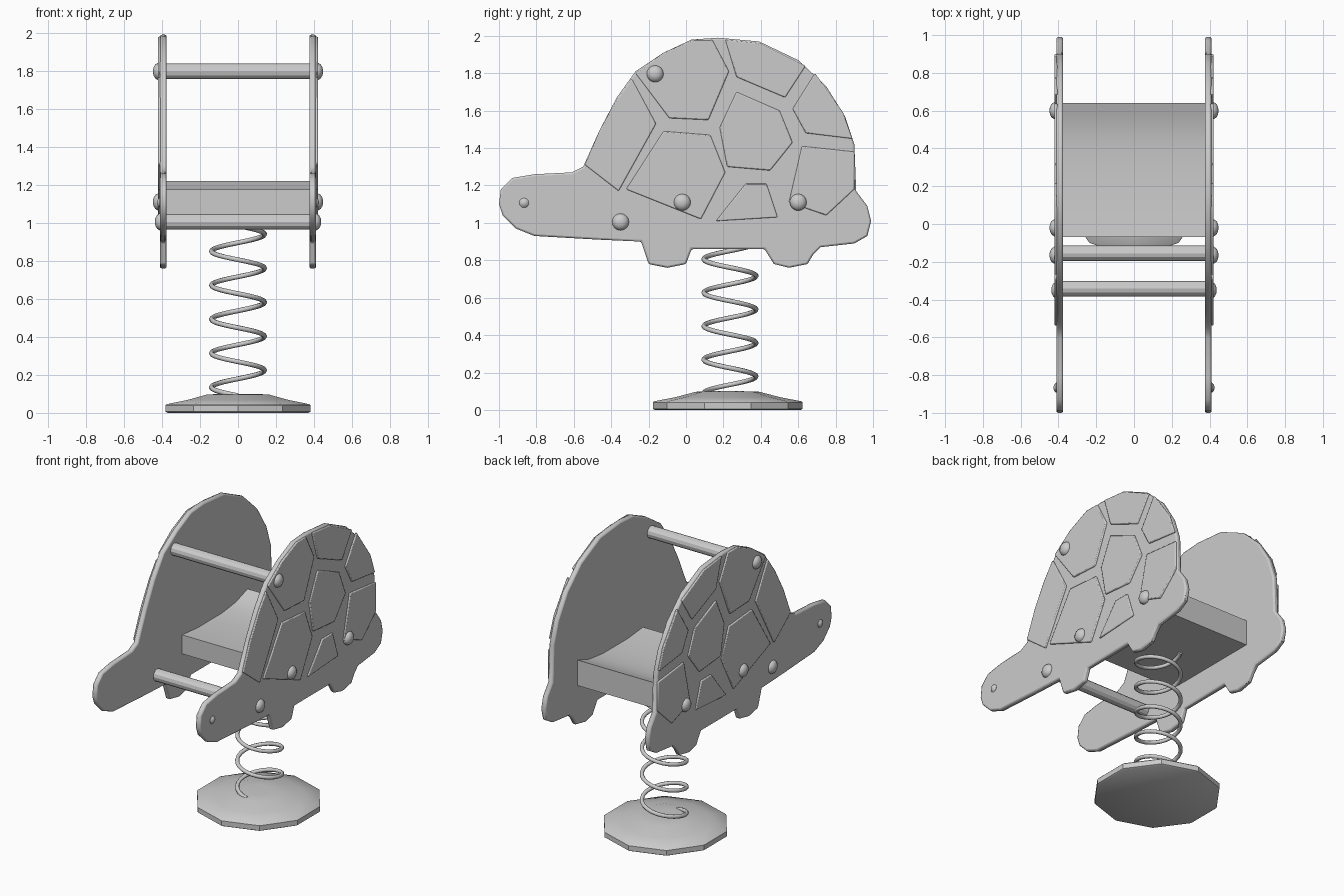
import bpy, bmesh, math
from mathutils import Matrix, Vector

cube = bpy.data.objects.get("Cube")
if cube:
    bpy.data.objects.remove(cube, do_unlink=True)

grey = bpy.data.materials.new("plain grey")
grey.use_nodes = True
grey.diffuse_color = (0.6, 0.6, 0.6, 1)
grey.node_tree.nodes["Principled BSDF"].inputs["Base Color"].default_value = (0.6, 0.6, 0.6, 1)


def finish(name, bm, angle=40, bevel=0, segments=2, mirror=False):
    """Turn a bmesh into a shaded object with optional bevel and mirror."""
    bmesh.ops.recalc_face_normals(bm, faces=bm.faces)
    mesh = bpy.data.meshes.new(name)
    bm.to_mesh(mesh)
    bm.free()
    obj = bpy.data.objects.new(name, mesh)
    bpy.context.collection.objects.link(obj)
    mesh.materials.append(grey)
    bpy.ops.object.select_all(action="DESELECT")
    obj.select_set(True)
    bpy.context.view_layer.objects.active = obj
    if angle:
        bpy.ops.object.shade_smooth_by_angle(angle=math.radians(angle))
    if bevel:
        mod = obj.modifiers.new("rounded edge", "BEVEL")
        mod.width = bevel
        mod.segments = segments
        mod.limit_method = "ANGLE"
        mod.angle_limit = math.radians(50)
    if mirror:
        obj.modifiers.new("other side", "MIRROR")
    return obj


def slab(name, outline, x0, x1, **options):
    """Extrude a (y, z) outline between two x positions."""
    bm = bmesh.new()
    face = bm.faces.new([bm.verts.new((x0, y, z)) for y, z in outline])
    moved = bmesh.ops.extrude_face_region(bm, geom=[face])["geom"]
    bmesh.ops.translate(bm, vec=(x1 - x0, 0, 0),
                        verts=[v for v in moved if isinstance(v, bmesh.types.BMVert)])
    return finish(name, bm, **options)


def lathe(name, profile, sides, matrix, **options):
    """Revolve a (radius, height) profile about z, then place it."""
    bm = bmesh.new()
    rings = []
    for r, h in profile:
        ring = []
        for i in range(sides):
            a = math.tau * i / sides + math.pi / 2
            ring.append(bm.verts.new((r * math.cos(a), r * math.sin(a), h)))
        rings.append(ring)
    for low, high in zip(rings, rings[1:]):
        for i in range(sides):
            j = (i + 1) % sides
            bm.faces.new((low[i], low[j], high[j], high[i]))
    bm.faces.new(rings[0])
    bm.faces.new(rings[-1])
    bm.transform(matrix)
    return finish(name, bm, **options)


def along_x(x, y, z):
    return Matrix.Translation((x, y, z)) @ Matrix.Rotation(math.pi / 2, 4, "Y")


def points(text):
    """Read y,z pairs given in hundredths."""
    return [tuple(int(n) / 100 for n in pair.split(",")) for pair in text.split()]


# Turtle-shaped side plates: head, shell, tail, feet, belly
head_top = points("-100,110 -99,118 -93,124 -81,126 -61,127 -55,130")
shell = points("-46,150 -37,167 -27,181 -12,191 3,198 17,199 39,197 "
               "60,187 75,173 85,157 90,142 91,117")
tail = points("97,109 99,101 97,93 90,89 72,87")
feet = points("68,83 65,78 55,76 47,78 42,86 3,86 0,78 -10,76 -20,78 -24,90")
chin = points("-46,91 -81,93 -91,97 -98,104")
slab("side_plate", head_top + shell + tail + feet + chin, 0.375, 0.411,
     bevel=0.01, mirror=True)

# Raised shell scutes
scutes = {
    "neck_scute": "-29,177 -16,153 -36,117 -54,131 -46,150 -37,166",
    "top_front_scute": "-27,180 -12,191 4,198 14,198 23,181 12,155 -9,156",
    "top_back_scute": "21,198 40,196 64,184 53,167 27,178",
    "rear_scute": "69,180 84,159 89,145 64,148 57,161",
    "middle_scute": "27,170 50,160 57,143 45,128 22,130 18,151",
    "front_scute": "-12,149 13,147 21,127 8,102 -32,118",
    "low_scute": "32,121 43,121 49,103 16,101",
    "low_back_scute": "62,141 90,138 90,118 75,104 55,111",
}
for name, text in scutes.items():
    slab(name, points(text), 0.405, 0.421, bevel=0.006, mirror=True)

# Domed bolt caps on both plates
dome = [(0.045, 0), (0.045, 0.012), (0.036, 0.026), (0.02, 0.035), (0.006, 0.037)]
bolts = {"handle_bolt": (0.41, -0.165, 1.797), "seat_front_bolt": (0.41, -0.02, 1.11),
         "seat_back_bolt": (0.41, 0.6, 1.11), "footrest_bolt": (0.4, -0.35, 1.005)}
for name, place in bolts.items():
    lathe(name, dome, 16, along_x(*place), mirror=True)

# Eyes
lathe("eye", [(0.026, 0), (0.026, 0.008), (0.016, 0.018), (0.005, 0.021)], 12,
      along_x(0.405, -0.866, 1.107), mirror=True)

# Handle and footrest bars
for name, y, z in (("handle_bar", -0.155, 1.797), ("footrest_bar", -0.342, 1.005)):
    lathe(name, [(0.041, -0.38), (0.041, 0.38)], 12, along_x(0, y, z), angle=20)

# Seat, rising toward the back
seat_top = points("64,122 58,120 52,118 45,117 36,116 25,116 10,116")
slab("seat", [(-0.07, 1.045), (0.64, 1.045)] + seat_top + [(-0.07, 1.175)],
     -0.38, 0.38, angle=30)

# Ten-sided ground base
lathe("ground_base", [(0.39, 0), (0.4, 0.006), (0.4, 0.04), (0.394, 0.046),
                      (0.28, 0.068), (0.17, 0.097), (0.08, 0.1)],
      10, Matrix.Translation((0, 0.223, 0)), angle=35)

# Coil spring swept along a helix
turns, steps, radius = 5.35, 24, 0.14
curve = bpy.data.curves.new("spring", "CURVE")
curve.dimensions = "3D"
curve.bevel_depth = 0.013
curve.bevel_resolution = 2
curve.use_fill_caps = True
count = int(turns * steps) + 1
helix = curve.splines.new("POLY")
helix.points.add(count - 1)
for i, p in enumerate(helix.points):
    a = -math.pi / 2 - math.tau * i / steps
    p.co = (radius * math.cos(a), 0.235 + radius * math.sin(a), 0.09 + 0.179 * i / steps, 1)
helix.use_smooth = True
curve.materials.append(grey)
bpy.context.collection.objects.link(bpy.data.objects.new("spring", curve))
